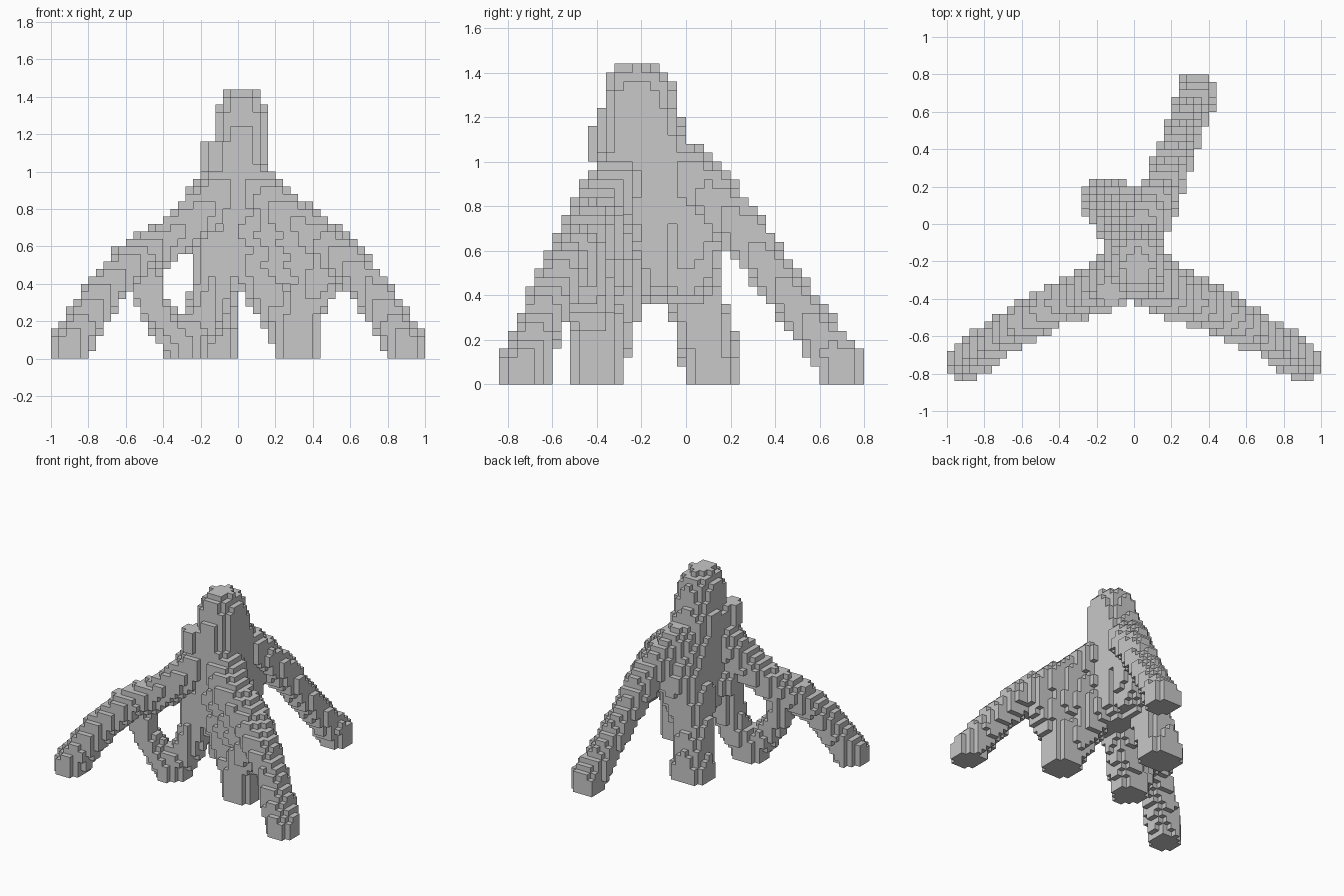
import bpy
import bmesh
from math import floor, ceil
from mathutils import Vector

if "Cube" in bpy.data.objects:
    bpy.data.objects.remove(bpy.data.objects["Cube"], do_unlink=True)

BLOCK = 0.04  # block edge; all limb points below are measured in blocks

grey = bpy.data.materials.new("stone_grey")
grey.use_nodes = True
colour = (0.58, 0.58, 0.58, 1)
grey.diffuse_color = colour
grey.node_tree.nodes["Principled BSDF"].inputs["Base Color"].default_value = colour

owned = {}     # blocks of each part
solid = set()  # blocks of the whole model


def limb_cells(path):
    """Blocks inside a tapering round limb through (x, y, z, radius) points."""
    cells = set()
    for start, end in zip(path, path[1:]):
        a, b = Vector(start[:3]), Vector(end[:3])
        radius, end_radius = start[3], end[3]
        reach = max(radius, end_radius)
        along = b - a
        spans = [range(floor(min(p, q) - reach), ceil(max(p, q) + reach))
                 for p, q in zip(a, b)]
        for i in spans[0]:
            for j in spans[1]:
                for k in spans[2]:
                    offset = Vector((i + 0.5, j + 0.5, k + 0.5)) - a
                    t = min(1, max(0, offset.dot(along) / along.length_squared))
                    limit = radius + (end_radius - radius) * t
                    if k >= 0 and (offset - along * t).length < limit:
                        cells.add((i, j, k))
    return cells


def add_part(name, *limbs):
    """Claim the blocks of a part that no earlier part has taken."""
    owned[name] = set().union(*map(limb_cells, limbs)) - solid
    solid.update(owned[name])


def foot(x, y, radius):
    """Short upright stump standing flat on the ground."""
    return [(x, y, 0, radius), (x, y, 2, radius)]


def front_leg(side, bulk):
    """Long arched leg reaching forward and outward."""
    return foot(side * 22.3, -18.2, 2.75) + [
        (side * 17.8, -15.2, 9.3, 2.6),
        (side * 14, -12.7 - bulk / 2, 13 + bulk / 3, 2.9),
        (side * 10, -10.3 - bulk / 2, 15.3 + bulk, 2.7 + bulk / 2),
        (side * 6, -9.2 - bulk, 18.2 + bulk, 3.1),
        (side * 2, -7.4, 23, 3.4)]


# Tall narrow body: front ridge, sloping rear ridge and a filled core
add_part("body",
         [(0.5, -5.8, 32.8, 3.4), (0.5, -6, 29, 3.9), (0, -6.3, 24, 4.1), (0, -6, 12.5, 4)],
         [(0.5, -4.5, 32.5, 3.3), (0.5, -4, 28, 3.8), (0, -2, 22.5, 4),
          (0, 1, 17.5, 4), (-0.5, 0, 13, 4)],
         [(0, -3.5, 27, 4), (0, -3.5, 13, 4)])

# Small knob high on the right of the body
add_part("shoulder_knob", [(-3, -9, 26.5, 2), (-3, -9, 27.5, 2)])

# Three long outer legs
add_part("front_right_leg", front_leg(-1, 0))
add_part("front_left_leg", front_leg(1, 1))
add_part("back_leg", foot(8.4, 17.6, 2.8) + [
    (7.2, 14, 6.8, 2.5), (5.9, 10, 12.2, 2.5), (4, 5, 19, 2.8), (1.3, 0, 23.5, 3.5)])

# Inner right leg: two struts from one foot, leaving a hole under the outer leg
right_foot = foot(-7.1, -9.7, 3)
add_part("inner_right_leg",
         right_foot + [(-9.9, -10.6, 4.8, 2.2), (-11.8, -11.3, 8, 2), (-12.3, -11.5, 12, 2)],
         right_foot + [(-4.4, -8.3, 6, 2.6), (-3, -7.5, 11, 3), (-2.5, -7, 15, 3.5)])

# Inner left leg: struts webbed together up to the outer leg
left_foot = foot(8, -10, 3)
add_part("inner_left_leg",
         left_foot + [(8.5, -10.2, 7, 3), (12, -11.6, 12.3, 3)],
         left_foot + [(4.6, -8.2, 8, 3), (2.5, -7, 12, 3.5)],
         [(9, -10.3, 12.5, 3), (2.5, -7.5, 12.5, 3.5)],
         [(8, -10.3, 15, 3), (2.5, -8, 17, 3.3)])

# Inner back leg, almost upright
add_part("inner_back_leg", foot(-3.5, 3, 3.4) + [(-2.7, 1.3, 9, 3.1), (-1, 0, 15, 4)])


def build(name, cells):
    """Mesh of the outward block faces of one part."""
    bm = bmesh.new()
    verts = {}
    for cell in sorted(cells):
        for axis in range(3):
            for side in (0, 1):
                neighbour = list(cell)
                neighbour[axis] += 2 * side - 1
                if tuple(neighbour) in solid:
                    continue
                quad = []
                for u, v in ((0, 0), (1, 0), (1, 1), (0, 1)):
                    corner = list(cell)
                    corner[axis] += side
                    corner[(axis + 1) % 3] += u
                    corner[(axis + 2) % 3] += v
                    key = tuple(corner)
                    if key not in verts:
                        verts[key] = bm.verts.new(Vector(key) * BLOCK)
                    quad.append(verts[key])
                bm.faces.new(quad if side else quad[::-1])
    mesh = bpy.data.meshes.new(name)
    bm.to_mesh(mesh)
    bm.free()
    mesh.materials.append(grey)
    bpy.context.collection.objects.link(bpy.data.objects.new(name, mesh))


for part_name, part_cells in owned.items():
    build(part_name, part_cells)
